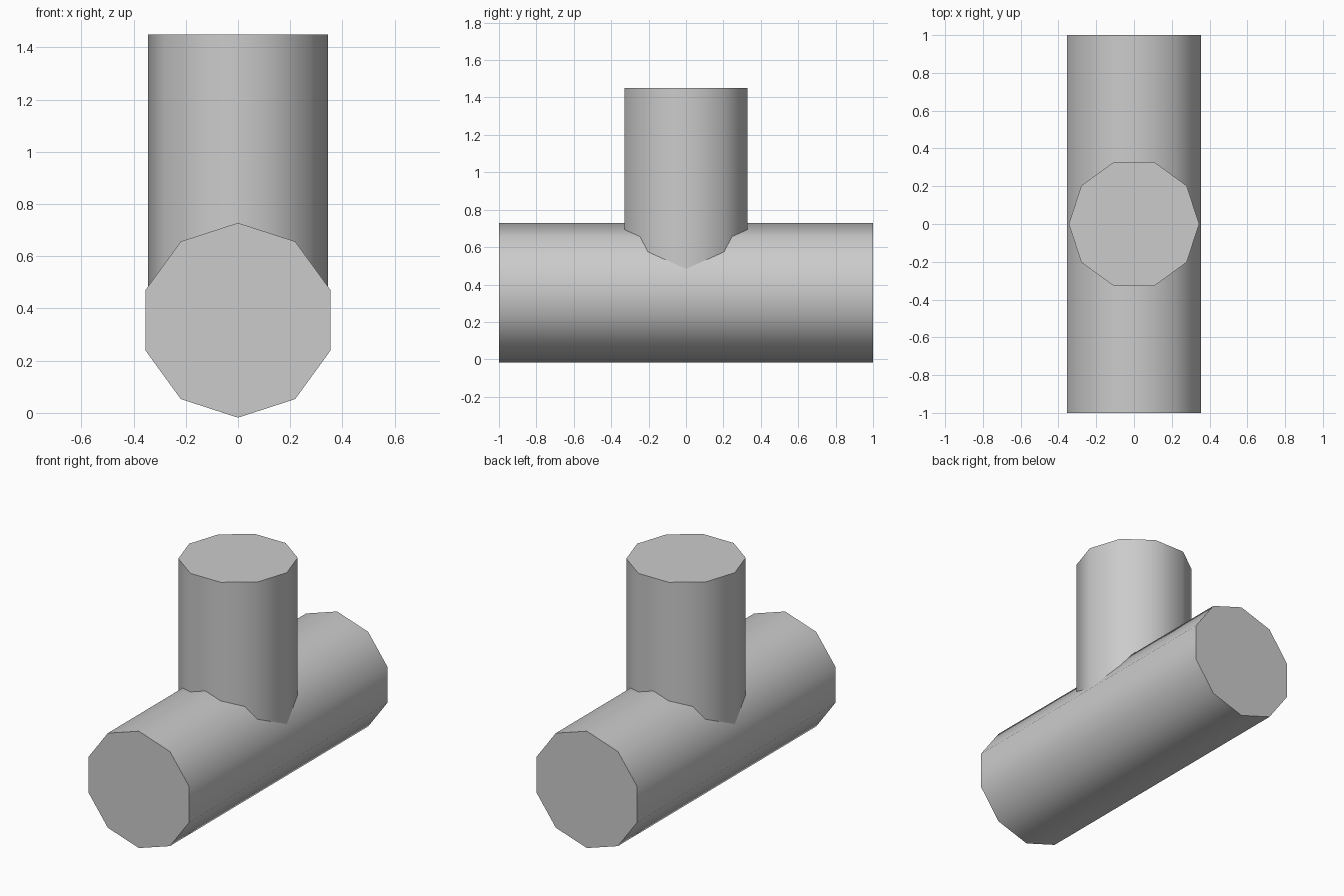
import bpy
import math

SIDES = 10

cube = bpy.data.objects.get("Cube")
if cube:
    bpy.data.objects.remove(cube, do_unlink=True)

# Single plain grey
grey = bpy.data.materials.new("plain_grey")
grey.use_nodes = True
colour = (0.6, 0.6, 0.6, 1)
grey.diffuse_color = colour
grey.node_tree.nodes["Principled BSDF"].inputs["Base Color"].default_value = colour


def pipe(name, radius, length, location, tilt=0):
    """Ten-sided closed pipe with corners on the x axis and smooth walls."""
    bpy.ops.mesh.primitive_cylinder_add(vertices=SIDES, radius=radius, depth=length)
    obj = bpy.context.object
    obj.name = name
    # Turn a corner onto the x axis, then tip the pipe over
    obj.rotation_euler = (tilt, 0, math.pi / 2)
    if tilt:
        obj.rotation_euler = (0, tilt, math.pi / 2)
        obj.rotation_euler.rotate_axis("Z", math.pi / 2)
    obj.location = location
    bpy.ops.object.transform_apply(location=True, rotation=True, scale=True)
    bpy.ops.object.shade_smooth_by_angle(angle=math.radians(45))
    obj.data.materials.append(grey)
    return obj


main_radius = 0.373
axis_height = main_radius * math.cos(math.pi / SIDES)
branch_top = 1.45

# Horizontal pipe running front to back
pipe("main_pipe", main_radius, 2, (0, 0, axis_height), math.pi / 2)

# Upright branch rising from the axis of the main pipe
pipe("branch_pipe", 0.345, branch_top - axis_height,
     (0, 0, (branch_top + axis_height) / 2))
